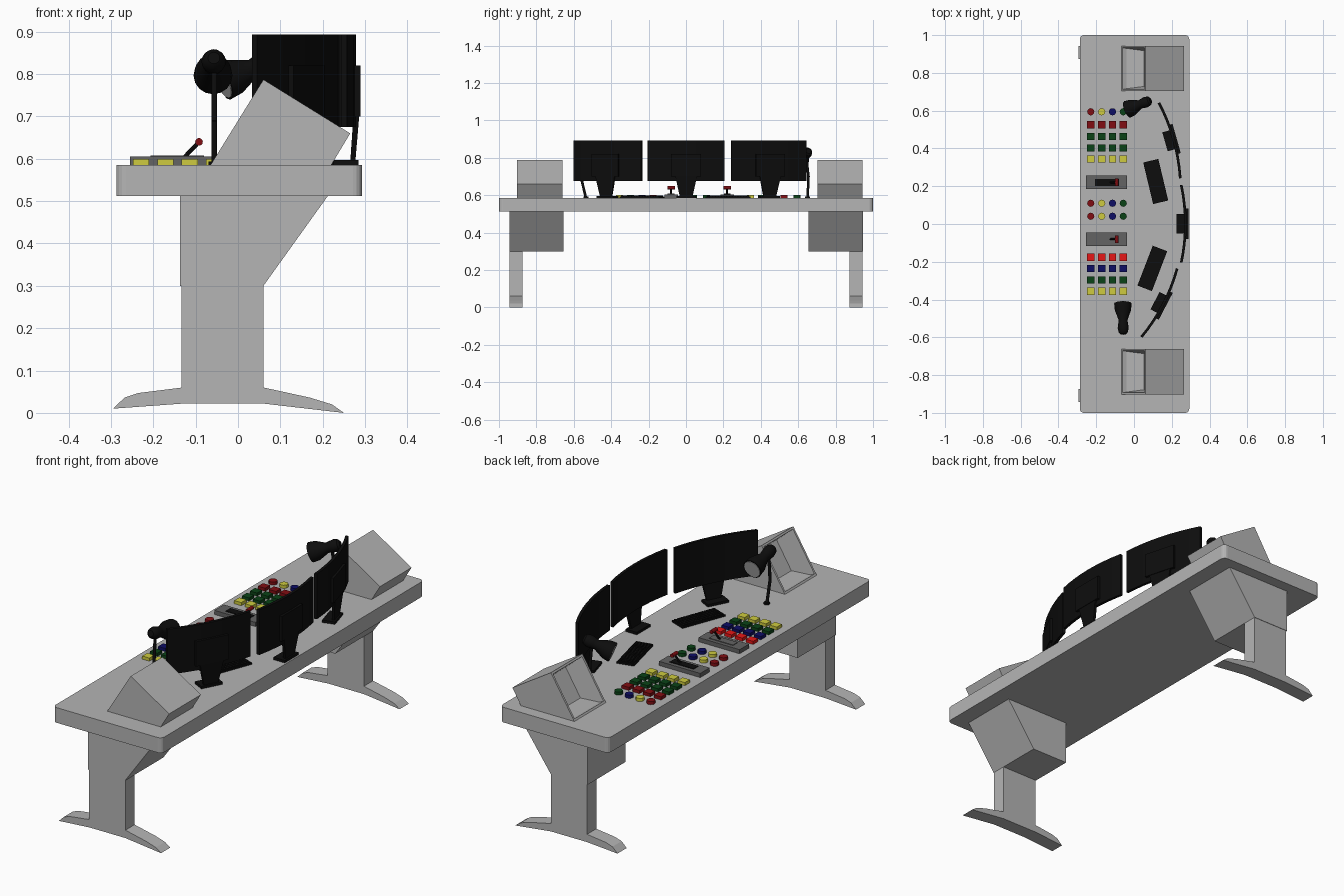
import bpy, bmesh, math
from mathutils import Vector, Matrix

if "Cube" in bpy.data.objects:
    bpy.data.objects.remove(bpy.data.objects["Cube"])


def material(name, r, g, b):
    m = bpy.data.materials.new(name)
    m.diffuse_color = (r, g, b, 1)
    m.use_nodes = True
    m.node_tree.nodes["Principled BSDF"].inputs["Base Color"].default_value = m.diffuse_color
    return m


GRAY = material("light gray", .46, .46, .46)
MID = material("dark gray", .125, .125, .125)
BLACK = material("black", .004, .004, .004)
DARK_RED = material("dark red", .22, .004, .006)
RED = material("bright red", .8, .008, .008)
BLUE = material("navy blue", .004, .004, .13)
GREEN = material("dark green", .003, .055, .008)
YELLOW = material("yellow", .62, .6, .05)


def finish(name, bm, mat, matrix=None):
    bmesh.ops.recalc_face_normals(bm, faces=bm.faces)
    me = bpy.data.meshes.new(name)
    bm.to_mesh(me)
    bm.free()
    me.materials.append(mat)
    ob = bpy.data.objects.new(name, me)
    if matrix is not None:
        me.transform(matrix)
    bpy.context.collection.objects.link(ob)
    return ob


def loft(bm, a, b):
    """Solid between two matching loops of points."""
    va, vb = [bm.verts.new(p) for p in a], [bm.verts.new(p) for p in b]
    n = len(va)
    for i in range(n):
        j = (i + 1) % n
        bm.faces.new((va[i], va[j], vb[j], vb[i]))
    bm.faces.new(va)
    bm.faces.new(vb[::-1])


def prism(name, profile, y0, y1, mat):
    bm = bmesh.new()
    loft(bm, [(x, y0, z) for x, z in profile], [(x, y1, z) for x, z in profile])
    return finish(name, bm, mat)


def add_box(bm, x0, x1, y0, y1, z0, z1):
    r = [(x0, y0), (x1, y0), (x1, y1), (x0, y1)]
    loft(bm, [(x, y, z0) for x, y in r], [(x, y, z1) for x, y in r])


def box(name, x0, x1, y0, y1, z0, z1, mat, matrix=None):
    bm = bmesh.new()
    add_box(bm, x0, x1, y0, y1, z0, z1)
    return finish(name, bm, mat, matrix)


def rod(name, a, b, r, mat, sides=12, r2=None):
    a, b = Vector(a), Vector(b)
    bm = bmesh.new()
    bmesh.ops.create_cone(bm, cap_ends=True, segments=sides, radius1=r,
                          radius2=r if r2 is None else r2, depth=(b - a).length)
    rot = (b - a).to_track_quat('Z', 'Y').to_matrix().to_4x4()
    return finish(name, bm, mat, Matrix.Translation((a + b) / 2) @ rot)


# Desk top with rounded vertical corners
corner = .022
outline = []
for cx, cy, a0 in ((.293, 1, 0), (-.287, 1, 90), (-.287, -1, 180), (.293, -1, 270)):
    px, py = cx - math.copysign(corner, cx), cy - math.copysign(corner, cy)
    for k in range(5):
        a = math.radians(a0 + k * 22.5)
        outline.append((px + corner * math.cos(a), py + corner * math.sin(a)))
bm = bmesh.new()
loft(bm, [(x, y, .512) for x, y in outline], [(x, y, .585) for x, y in outline])
finish("desk_top", bm, GRAY)

# Legs, feet and under-desk cabinets on both ends
foot = [(-.295, .01), (-.13, .022), (.06, .022), (.25, 0), (.222, .02), (.17, .036),
        (.06, .06), (-.13, .06), (-.235, .047), (-.268, .036)]
cabinet = [(-.137, .512), (.212, .512), (.06, .30), (-.137, .30)]
for side, s in (("front", -1), ("back", 1)):
    prism(side + "_foot", foot, s * .943, s * .873, GRAY)
    prism(side + "_leg", [(-.133, .05), (.06, .05), (.06, .31), (-.133, .31)],
          s * .943, s * .873, GRAY)
    prism(side + "_cabinet", cabinet, s * .945, s * .655, GRAY)

# Tilted housings with a recessed opening facing the operator
housing = [(-.065, .585), (.06, .787), (.265, .66), (.22, .585)]
for side, y0, y1 in (("front", -.903, -.661), ("back", .703, .943)):
    bm = bmesh.new()
    loft(bm, [(x, y0, z) for x, z in housing], [(x, y1, z) for x, z in housing])
    bmesh.ops.recalc_face_normals(bm, faces=bm.faces)
    face = [f for f in bm.faces if f.normal.x < -.5 and f.normal.z > .3]
    bmesh.ops.inset_region(bm, faces=face, thickness=.014, depth=0)
    bmesh.ops.inset_region(bm, faces=face, thickness=.022, depth=-.1)
    finish(side + "_housing", bm, GRAY)

# Curved monitors on flared stands
monitors = {"back": ((.125, .64), (.238, .24)), "middle": ((.243, .207), (.243, -.205)),
            "front": ((.222, -.233), (.033, -.595))}
for side, (a, b) in monitors.items():
    a, b = Vector(a), Vector(b)
    along = (b - a).normalized()
    n = Vector((-along.y, along.x))          # points away from the operator
    inner = [a.lerp(b, t / 8) + n * .022 * (1 - (t / 4 - 1) ** 2) for t in range(9)]
    ring = inner + [p + n * .014 for p in reversed(inner)]
    bm = bmesh.new()
    loft(bm, [(p.x, p.y, .675) for p in ring], [(p.x, p.y, .893) for p in ring])
    finish(side + "_monitor", bm, BLACK)
    mid = (a + b) / 2 + n * .022
    m = Matrix.Translation((mid.x, mid.y, 0)) @ Matrix.Rotation(math.atan2(n.y, n.x), 4, 'Z')
    box(side + "_monitor_back", .01, .024, -.08, .08, .7, .82, BLACK, m)
    bm = bmesh.new()
    loft(bm, [(0, -.034, .592), (.012, -.034, .592), (.012, .034, .592), (0, .034, .592)],
         [(.008, -.06, .71), (.022, -.06, .71), (.022, .06, .71), (.008, .06, .71)])
    finish(side + "_monitor_neck", bm, BLACK, m)
    box(side + "_monitor_base", -.04, .02, -.052, .052, .585, .597, BLACK, m)

# Keyboards with raised keys
for side, x, y, ang in (("back", .115, .225, 13.4), ("front", .097, -.235, -21)):
    m = Matrix.Translation((x, y, .585)) @ Matrix.Rotation(math.radians(ang), 4, 'Z')
    box(side + "_keyboard", -.041, .041, -.113, .113, 0, .008, BLACK, m)
    bm = bmesh.new()
    for i in range(5):
        for j in range(14):
            kx, ky = -.03 + i * .015, -.101 + j * .0155
            add_box(bm, kx - .006, kx + .006, ky - .006, ky + .006, .007, .013)
    finish(side + "_keyboard_keys", bm, BLACK, m)

# Push buttons: square rows in one colour, round rows in four colours
columns = (-.229, -.171, -.114, -.057)
square_rows = ((.525, DARK_RED), (.464, GREEN), (.403, GREEN), (.344, YELLOW),
               (-.176, RED), (-.235, BLUE), (-.296, GREEN), (-.356, YELLOW))
for y, mat in square_rows:
    for x in columns:
        box("square_button", x - .019, x + .019, y - .019, y + .019, .585, .6, mat)
for y in (.594, .11, .041):
    for x, mat in zip(columns, (DARK_RED, YELLOW, BLUE, GREEN)):
        rod("round_button", (x, y, .585), (x, y, .6), .019, mat, 12)

# Lever panels
for side, y, slot, grip in (("back", .22, BLACK, DARK_RED), ("front", -.08, MID, DARK_RED)):
    box(side + "_lever_panel", -.255, -.036, y - .036, y + .036, .585, .605, MID)
    box(side + "_lever_slot", -.207, -.08, y - .018, y + .018, .604, .608, slot)
    rod(side + "_lever_stem", (-.13, y, .6), (-.092, y, .64), .005, BLACK, 8)
    rod(side + "_lever_grip", (-.092, y - .02, .64), (-.092, y + .02, .64), .009, grip, 12)

# Desk lamps: bent stem, bell-shaped head, pale lens
bell = ((0, .014), (.06, .024), (.2, .029), (.34, .026), (.45, .023), (.78, .043), (1, .046))
lamps = {"front": ((-.057, -.583, .838), (-.059, -.42, .797),
                   [(-.056, -.535, .585), (-.056, -.56, .69), (-.056, -.55, .82)]),
         "back": ((.088, .655, .836), (-.035, .607, .782),
                  [(.05, .65, .585), (.055, .655, .7), (.052, .641, .82)])}
for side, (tail, mouth, path) in lamps.items():
    for p, q in zip(path, path[1:]):
        rod(side + "_lamp_stem", p, q, .007, BLACK)
    rod(side + "_lamp_foot", path[0], Vector(path[0]) + Vector((0, 0, .008)), .014, BLACK)
    tail, mouth = Vector(tail), Vector(mouth)
    axis = mouth - tail
    bm = bmesh.new()
    rings = [[bm.verts.new((r * math.cos(k * math.pi / 8), r * math.sin(k * math.pi / 8),
                            t * axis.length)) for k in range(16)] for t, r in bell]
    for p, q in zip(rings, rings[1:]):
        for k in range(16):
            bm.faces.new((p[k], p[k - 1], q[k - 1], q[k]))
    bm.faces.new(rings[0])
    bm.faces.new(rings[-1])
    rot = axis.to_track_quat('Z', 'Y').to_matrix().to_4x4()
    head = finish(side + "_lamp_head", bm, BLACK, Matrix.Translation(tail) @ rot)
    bpy.ops.object.select_all(action='DESELECT')
    head.select_set(True)
    bpy.context.view_layer.objects.active = head
    bpy.ops.object.shade_smooth_by_angle(angle=math.radians(35))
    rod(side + "_lamp_lens", mouth, mouth + axis.normalized() * .002, .041, GRAY, 16)
